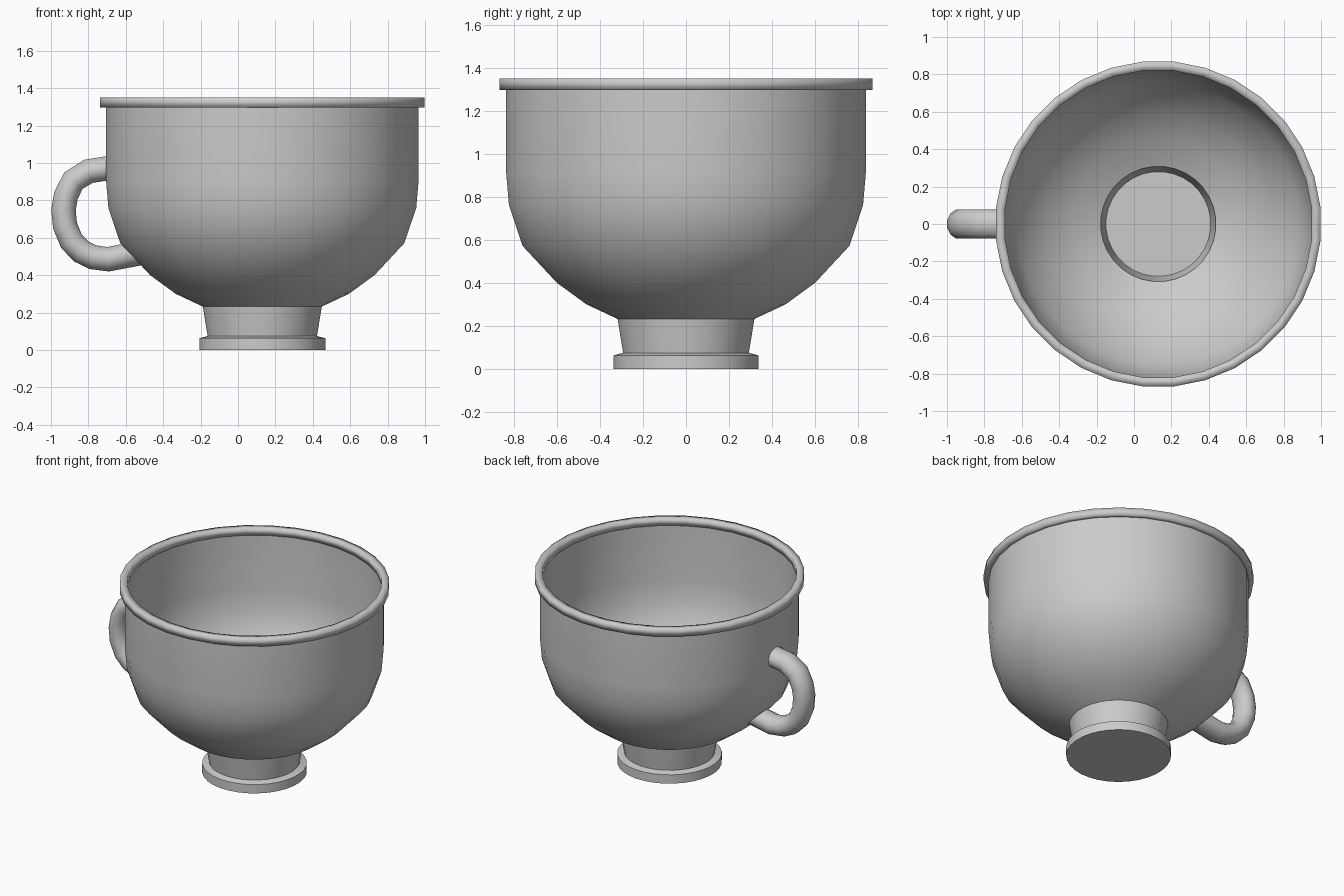
import bpy, bmesh, math
from mathutils import Vector

if "Cube" in bpy.data.objects:
    bpy.data.objects.remove(bpy.data.objects["Cube"])

CX = 0.13      # axis of the cup
SIDES = 32


def finish(name, bm, angle):
    bmesh.ops.recalc_face_normals(bm, faces=bm.faces)
    me = bpy.data.meshes.new(name)
    bm.to_mesh(me)
    bm.free()
    ob = bpy.data.objects.new(name, me)
    bpy.context.collection.objects.link(ob)
    bpy.ops.object.select_all(action='DESELECT')
    ob.select_set(True)
    bpy.context.view_layer.objects.active = ob
    bpy.ops.object.shade_smooth_by_angle(angle=math.radians(angle))
    return ob


def bridge(bm, a, b):
    n = len(a)
    for i in range(n):
        j = (i + 1) % n
        bm.faces.new((a[i], a[j], b[j], b[i]))


def lathe(name, profile, angle, closed=False, caps=False):
    """Revolve (radius, z) points about the cup axis."""
    bm = bmesh.new()
    rings = []
    for r, z in profile:
        r /= math.cos(math.pi / SIDES)
        rings.append([bm.verts.new((CX + r * math.cos(t), r * math.sin(t), z))
                      for t in (2 * math.pi * (i + 0.5) / SIDES for i in range(SIDES))])
    for a, b in zip(rings, rings[1:]):
        bridge(bm, a, b)
    if closed:
        bridge(bm, rings[-1], rings[0])
    if caps:
        bm.faces.new(rings[0])
        bm.faces.new(rings[-1])
    return finish(name, bm, angle)


# Bowl and neck as one thin shell
outer = [(0.29, 0.06), (0.318, 0.232), (0.463, 0.30), (0.60, 0.40), (0.76, 0.572),
         (0.823, 0.76), (0.836, 0.91), (0.836, 1.31)]
inner = [(0.823, 1.31), (0.823, 0.91), (0.811, 0.763), (0.75, 0.58), (0.592, 0.411),
         (0.457, 0.312), (0.307, 0.242), (0.279, 0.06)]
lathe("bowl", outer + inner, 40, closed=True)

# Rolled rim
lathe("rim", [(0.82, 1.30), (0.868, 1.297), (0.868, 1.35), (0.82, 1.35)], 180, closed=True)

# Foot plate
lathe("foot", [(0.337, 0.0), (0.337, 0.063), (0.29, 0.075), (0.279, 0.062)], 40, caps=True)

# Handle: oval tube swept along a path in the xz plane
path = [(-.70, .971), (-.80, .955), (-.88, .905), (-.92, .825), (-.933, .75), (-.925, .665),
        (-.89, .58), (-.835, .525), (-.775, .496), (-.695, .485), (-.565, .51)]
pts = [Vector((x, 0, z)) for x, z in path]
bm = bmesh.new()
rings = []
wall = Vector((0.15, 0, -0.125)).cross(Vector((0, 1, 0)))   # placeholder plane, tilted below
wall = Vector((0.15, 0, 0.125)).normalized()
for k, p in enumerate(pts):
    t = (pts[min(k + 1, len(pts) - 1)] - pts[max(k - 1, 0)]).normalized()
    if k == 0:
        t = Vector((-1, 0, 0))
    side = Vector((t.z, 0, -t.x))
    ring = []
    for i in range(12):
        a = 2 * math.pi * (i + 0.5) / 12
        v = p + side * (0.068 * math.cos(a)) + Vector((0, 0.081 * math.sin(a), 0))
        if k == len(pts) - 1:      # slant the lower end to lie against the bowl
            v += t * ((p - v).dot(wall) / t.dot(wall))
        ring.append(bm.verts.new(v))
    rings.append(ring)
for a, b in zip(rings, rings[1:]):
    bridge(bm, a, b)
bm.faces.new(rings[0])
bm.faces.new(rings[-1])
finish("handle", bm, 50)
